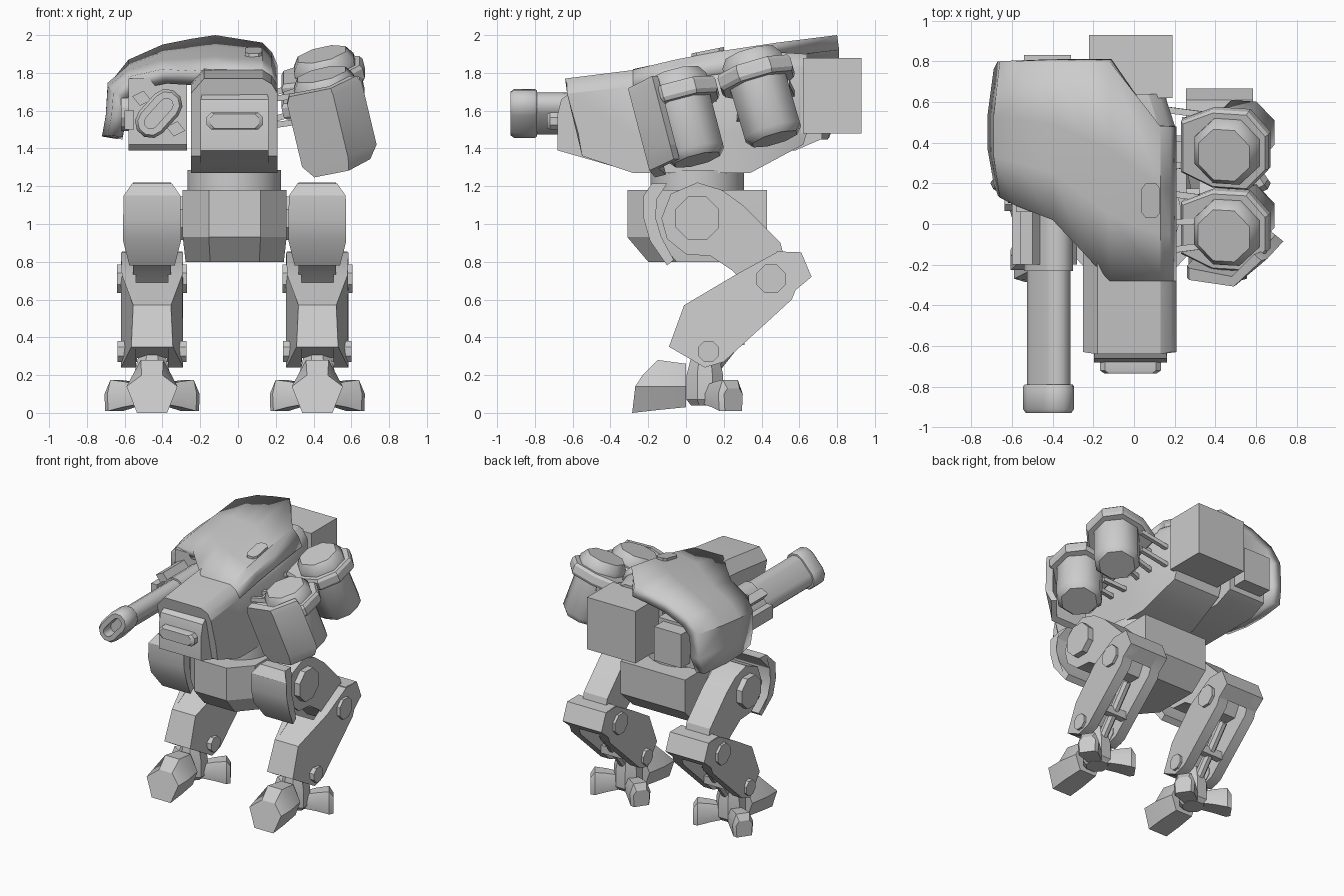
import bpy, bmesh, math
from mathutils import Vector, Matrix

if "Cube" in bpy.data.objects:
    bpy.data.objects.remove(bpy.data.objects["Cube"])

C = -0.0175                      # symmetry plane of body and legs
mat = bpy.data.materials.new("plain grey")
mat.diffuse_color = (0.6, 0.6, 0.6, 1)
mat.use_nodes = True
mat.node_tree.nodes["Principled BSDF"].inputs["Base Color"].default_value = mat.diffuse_color


def finish(name, bm, angle=30, recalc=True):
    if recalc:
        bmesh.ops.recalc_face_normals(bm, faces=bm.faces)
    me = bpy.data.meshes.new(name)
    bm.to_mesh(me)
    bm.free()
    me.materials.append(mat)
    ob = bpy.data.objects.new(name, me)
    bpy.context.collection.objects.link(ob)
    bpy.ops.object.select_all(action='DESELECT')
    ob.select_set(True)
    bpy.context.view_layer.objects.active = ob
    bpy.ops.object.shade_smooth_by_angle(angle=math.radians(angle))
    return ob


def loft(name, rings, angle=30, M=Matrix()):
    """Bridge equal rings of points and cap both ends."""
    bm = bmesh.new()
    vs = [[bm.verts.new(M @ Vector(p)) for p in r] for r in rings]
    n = len(vs[0])
    for a, b in zip(vs, vs[1:]):
        for i in range(n):
            bm.faces.new((a[i], a[(i + 1) % n], b[(i + 1) % n], b[i]))
    bm.faces.new(vs[0])
    bm.faces.new(vs[-1])
    return finish(name, bm, angle)


def prism(name, pts, cx=C, angle=30):
    """Side profile of (y, z, half width), extruded both ways from cx."""
    return loft(name, [[(cx + s * w, y, z) for y, z, w in pts] for s in (-1, 1)], angle)


def box(name, x, y, z):
    return loft(name, [[(x[0], y[0], h), (x[1], y[0], h), (x[1], y[1], h), (x[0], y[1], h)] for h in z])


def ngon(n, r, z, ph=0.5):
    return [(r * math.cos(2 * math.pi * (i + ph) / n), r * math.sin(2 * math.pi * (i + ph) / n), z)
            for i in range(n)]


def frame(a, b):
    """Matrix at a with local z toward b and local x close to world x."""
    z = (Vector(b) - Vector(a)).normalized()
    ref = Vector((1, 0, 0)) if abs(z.x) < 0.9 else Vector((0, 1, 0))
    x = (ref - z * ref.dot(z)).normalized()
    M = Matrix((x, z.cross(x), z)).transposed().to_4x4()
    M.translation = Vector(a)
    return M


def rod(name, a, b, r, n=8, angle=30):
    L = (Vector(b) - Vector(a)).length
    return loft(name, [ngon(n, r, 0), ngon(n, r, L)], angle, frame(a, b))


# ---- hull: sections from nose to tail, dipping slightly under the roof shell
def section(yb, ym, yt, zb, zs, zt, l=-0.25, r=0.21):
    ys = yt * .85 + ym * .15
    return [(l, yb, zb), (l, ym, 1.48), (l, ys, zs), (l + .07, yt, zt), (r - .08, yt, zt),
            (r - .03, ys, (zs + zt) / 2 + .01), (r, ys, zs), (r, ym, 1.48), (r, yb, zb)]


loft("hull", [section(-.55, -.57, -.64, 1.36, 1.69, 1.77),
              section(-.28, -.28, -.28, 1.27, 1.73, 1.815),
              section(.18, .18, .18, 1.27, 1.76, 1.85, r=.205),
              section(.34, .47, .47, 1.27, 1.82, 1.91, r=.205),
              section(.62, .64, .64, 1.42, 1.83, 1.90, r=.15)])
prism("cockpit", [(-.60, 1.70, .17), (-.66, 1.66, .18), (-.68, 1.58, .18), (-.68, 1.39, .18),
                  (-.28, 1.275, .18), (-.28, 1.6, .18)])
loft("visor", [[(C + x * s, y, 1.545 + z * s) for x, z in
                ((-.15, -.02), (-.125, -.045), (.125, -.045), (.15, -.02),
                 (.15, .02), (.125, .045), (-.125, .045), (-.15, .02))]
               for y, s in ((-.67, 1), (-.72, 1), (-.735, .85))])
box("rear_box", (-.22, .19), (.62, .93), (1.48, 1.88))
box("side_mount", (.12, .16), (.44, .62), (1.48, 1.83))
loft("roof_hatch", [[(.083 + x, .115 + y, 1.885 + .2 * y + h) for x, y in
                     ((-.045, -.06), (-.025, -.085), (.025, -.085), (.045, -.06),
                      (.045, .06), (.025, .085), (-.025, .085), (-.045, .06))]
                    for h in (-.03, .035)])

# ---- roof shell that sweeps over the cannon: (x, front y, front z, back y, back z)
cols = [(.21, -.28, 1.73, .48, 1.84), (.18, -.28, 1.783, .48, 1.91), (.13, -.28, 1.817, .48, 1.96),
        (-.12, -.28, 1.82, .8, 2.0), (-.25, -.14, 1.81, .8, 1.98),
        (-.4, .02, 1.82, .8, 1.95), (-.58, .09, 1.78, .8, 1.87), (-.66, .13, 1.70, .8, 1.77),
        (-.67, .14, 1.57, .8, 1.58), (-.69, .2, 1.47, .76, 1.46)]
bm = bmesh.new()
grid = []
for i, (x, y0, z0, y1, z1) in enumerate(cols):
    col = []
    for t, f, bulge in ((0, 0, 0), (.3, .38, .03), (.6, .68, .03), (1, 1, 0)):
        dx = -bulge if i > 6 else 0
        col.append(bm.verts.new((x + dx, y0 + (y1 - y0) * t, z0 + (z1 - z0) * f)))
    grid.append(col)
for a, b in zip(grid, grid[1:]):
    for j in range(3):
        bm.faces.new((a[j], a[j + 1], b[j + 1], b[j]))
roof = finish("roof_shell", bm, 24, False)
sol = roof.modifiers.new("thickness", 'SOLIDIFY')
sol.thickness, sol.offset = .08, -1

# ---- cannon: slanted stadium cross-section along y
GX, GZ, TILT = -.42, 1.585, math.radians(48)


def stadium(y, r, h=.062):
    out = []
    for k in range(12):
        a = math.pi * (k - (0 if k < 6 else 1)) / 5
        u = r * math.sin(a) + (h if k < 6 else -h)
        v = r * math.cos(a)
        out.append((GX + u * math.cos(TILT) - v * math.sin(TILT), y,
                    GZ + u * math.sin(TILT) + v * math.cos(TILT)))
    return out


loft("muzzle", [stadium(-.79, .078), stadium(-.80, .085), stadium(-.91, .085), stadium(-.93, .07),
                stadium(-.93, .035), stadium(-.84, .035)], 40)
loft("barrel", [stadium(-.82, .066), stadium(.1, .066)], 40)
loft("barrel_sleeve", [stadium(-.23, .08), stadium(.1, .08)], 40)
prism("cannon_housing", [(.06, 1.77, .155), (.06, 1.42, .155), (.09, 1.39, .155), (.58, 1.39, .155),
                         (.72, 1.45, .155), (.72, 1.77, .155)], -.425)
box("cannon_breech", (-.54, -.31), (.7, .83), (1.49, 1.75))
rod("cannon_pivot", (-.62, .2, 1.59), (-.5, .2, 1.59), .1, 12)
for dx in (-.09, .09):            # cooling fins beside the barrel
    loft("cannon_fin", [[(GX + dx + .05 * a, y, GZ - dx * .9 + .05 * b)
                         for a, b in ((-1, .2), (-.2, -.8), (1, -.2), (.2, .8))]
                        for y in (-.2, .1)])
box("cannon_side_rail", (-.60, -.55), (-.2, .12), (1.5, 1.6))

# ---- canister pods on the left flank
for k, (bot, top) in enumerate((((.55, .06, 1.34), (.44, -.06, 1.80)),
                                ((.55, .47, 1.45), (.44, .335, 1.91)))):
    M = frame(bot, top)
    loft("pod_canister", [ngon(8, r, z) for r, z in
                          ((.13, 0), (.165, .04), (.165, .30), (.175, .36), (.175, .43), (.14, .48))],
         50, M)
    collar = [(.2, -.09), (.2, .09), (.1, .2), (-.08, .2), (-.24, .13),
              (-.24, -.13), (-.08, -.2), (.1, -.2)]
    loft("pod_collar", [[(x * s, y * s, z) for x, y in collar]
                        for z, s in ((.31, .94), (.33, 1), (.38, 1), (.40, .94))], 30, M)
    yc = bot[1] - .05
    for dy in (-.14, .0, .14):    # struts reaching back to the hull
        for z0 in (1.52, 1.66):
            rod("pod_strut", (.17, yc + dy, z0 + .03 * k), (.38, yc + dy * .8, z0 + .03 + .06 * k), .022, 4)
    if k == 0:                    # bent armour plate ahead of the front pod
        plan = [(-.2, -.18), (.04, -.21), (.165, -.09), (.205, -.12), (.05, -.26), (-.2, -.24)]
        loft("pod_shield", [[(x * s, y, z) for x, y in plan]
                            for z, s in ((.0, .75), (.07, 1), (.42, 1), (.46, .9))], 20, M)

# ---- waist and pelvis
loft("waist", [[(x - .02, y + .06, z) for x, y, z in ngon(24, .25, h)] for h in (1.15, 1.285)])


def hips(z, yf, xc, xs, yb):
    return [(C - xc, yf, z), (C + xc, yf, z), (C + xs, yf + .15, z), (C + xs, yb, z),
            (C - xs, yb, z), (C - xs, yf + .15, z)]


loft("pelvis", [hips(.80, -.20, .13, .26, .30), hips(.93, -.31, .137, .275, .43),
                hips(1.18, -.31, .137, .275, .43)])

# ---- legs
for s in (-1, 1):
    L = C + s * .4375
    prism("hip_shield", [(-.10, 1.215, .10), (-.18, 1.215, .105), (-.225, 1.15, .15), (-.225, 1.03, .153),
                         (-.19, .91, .153), (-.10, .78, .12), (-.065, .81, .12), (-.13, .93, .153),
                         (-.16, 1.03, .153), (-.155, 1.13, .15)], L)
    rod("hip_axle", (C + s * .2, .06, 1.03), (L + s * .145, .06, 1.03), .125)
    prism("thigh", [(.06, 1.22, .1), (.19, 1.18, .1), (.30, 1.10, .1), (.50, .90, .1), (.53, .78, .1),
                    (.45, .63, .1), (.36, .63, .1), (.25, .75, .1), (.13, .83, .1), (0, .84, .1),
                    (-.10, .92, .1), (-.13, 1.03, .1), (-.08, 1.16, .1)], L)
    # shin: two side plates, a front plate and a knee block
    for e in (-1, 1):
        side = [(-.09, .35, .11), (-.01, .57, .1), (.26, .73, .16), (.48, .85, .165),
                (.61, .85, .165), (.665, .72, .165), (.58, .65, .165), (.56, .6, .165),
                (.2, .27, .165), (.1, .24, .165)]
        loft("shin_side", [[(L + e * .085, y, z) for y, z, w in side],
                           [(L + e * w, y, z) for y, z, w in side]])
        rod("knee_cap", (L + e * .1, .45, .71), (L + e * .185, .45, .71), .082)
        rod("ankle_cap", (L + e * .08, .12, .325), (L + e * .182, .12, .325), .06)
        # splayed rear toe
        d = Vector((e * .82, .57, 0))
        n = Vector((-d.y, d.x, 0))
        o = Vector((L, .10, 0))
        loft("rear_toe", [[o + d * q + n * (w * u) + Vector((0, 0, z))
                           for u, z in ((-1, zl), (1, zl), (1.1, .1), (.7, zh), (-.7, zh), (-1.1, .1))]
                          for q, w, zl, zh in ((.03, .045, .05, .14), (.15, .06, .03, .165),
                                               (.235, .07, .01, .175), (.265, .055, .01, .13))])
    prism("shin_front", [(-.09, .35, .1), (-.01, .57, .1), (.2, .69, .1), (.22, .52, .1), (.07, .29, .1)], L)
    prism("knee_block", [(.48, .855, .16), (.61, .85, .16), (.665, .72, .16), (.58, .65, .16), (.47, .74, .16)], L)
    rod("shin_piston", (L, .42, .58), (L, .12, .2), .035)
    box("piston_bracket", (L - .09, L + .09), (.26, .31), (.36, .42))
    # foot
    loft("ankle", [[(L + x, .1 + y, z) for x, y, z in ngon(8, r, h)]
                   for r, h in ((.08, .04), (.105, .07), (.105, .2), (.07, .33))])
    loft("front_toe", [[(L - a, y, zb), (L + a, y, zb), (L + m, y + sl * .3, .14),
                        (L + t, y + sl, h), (L - t, y + sl, h), (L - m, y + sl * .3, .14)]
                       for y, a, t, m, zb, h, sl in ((.0, .07, .05, .11, .03, .26, 0),
                                                     (-.15, .08, .06, .135, .015, .28, 0),
                                                     (-.285, .08, .055, .135, .0, .2, .055))])
